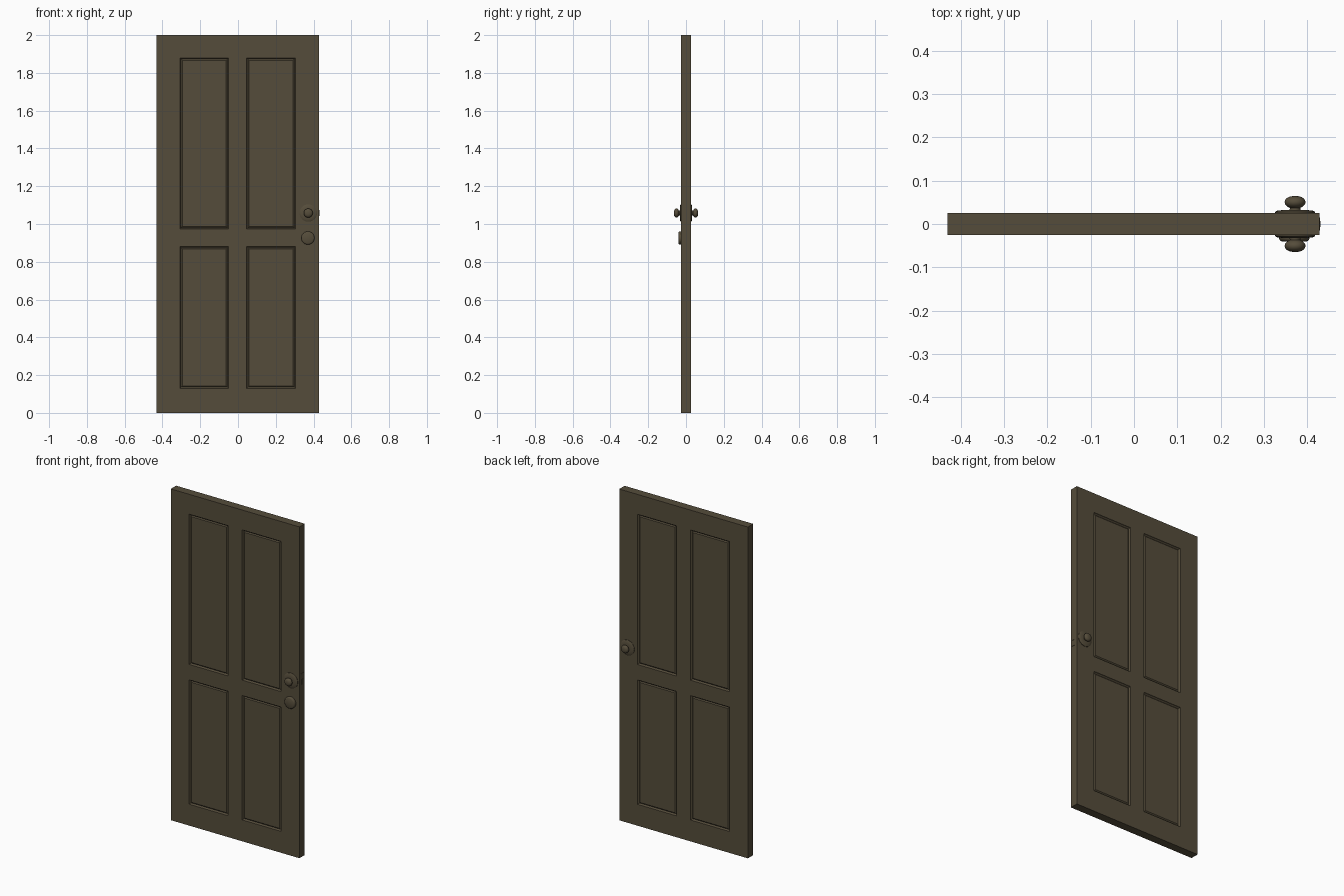
import bpy, bmesh, math
from mathutils import Matrix

if "Cube" in bpy.data.objects:
    bpy.data.objects.remove(bpy.data.objects["Cube"])

wood = bpy.data.materials.new("dark_brown")
wood.diffuse_color = (0.091, 0.073, 0.043, 1)
wood.use_nodes = True
wood.node_tree.nodes["Principled BSDF"].inputs["Base Color"].default_value = wood.diffuse_color
CX, T = -0.0015, 0.0255          # slab centre in x, half thickness
KX, KZ = 0.372, 1.058            # knob position


def finish(name, bm):
    bmesh.ops.recalc_face_normals(bm, faces=bm.faces)
    me = bpy.data.meshes.new(name)
    bm.to_mesh(me)
    bm.free()
    ob = bpy.data.objects.new(name, me)
    bpy.context.collection.objects.link(ob)
    me.materials.append(wood)
    return ob


def lathe(name, profile, x, z, side, n=32):
    """Revolve (radius, distance from y=0) points about the y axis."""
    bm = bmesh.new()
    rings = []
    for r, d in profile:
        if r == 0:
            rings.append([bm.verts.new((x, side * d, z))] * n)
        else:
            rings.append([bm.verts.new((x + r * math.cos(2 * math.pi * i / n), side * d,
                                        z + r * math.sin(2 * math.pi * i / n))) for i in range(n)])
    for a, b in zip(rings, rings[1:]):
        for i in range(n):
            j = (i + 1) % n
            bm.faces.new(list(dict.fromkeys((a[i], a[j], b[j], b[i]))))
    ob = finish(name, bm)
    bpy.context.view_layer.objects.active = ob
    ob.select_set(True)
    bpy.ops.object.shade_smooth_by_angle(angle=math.radians(40))
    ob.select_set(False)


# door slab: gridded faces front and back, panels inset by bmesh
xs = [-0.431, -0.308, -0.049, 0.046, 0.305, 0.428]
zs = [0, 0.129, 0.88, 0.973, 1.88, 2.0]
bm = bmesh.new()
grids, panels = [], []
for y in (-T, T):
    g = [[bm.verts.new((x, y, z)) for z in zs] for x in xs]
    grids.append(g)
    for i in range(5):
        for j in range(5):
            q = [g[i][j], g[i + 1][j], g[i + 1][j + 1], g[i][j + 1]]
            f = bm.faces.new(q if y < 0 else q[::-1])
            if i in (1, 3) and j in (1, 3):
                panels.append(f)
a, b = grids
for k in range(5):
    for e in (0, 5):
        bm.faces.new((a[k][e], a[k + 1][e], b[k + 1][e], b[k][e]))
        bm.faces.new((a[e][k], a[e][k + 1], b[e][k + 1], b[e][k]))
bmesh.ops.recalc_face_normals(bm, faces=bm.faces)
# moulding: step down, then a slightly raised field
for thick, depth in ((0.004, -0.006), (0.006, -0.003), (0.009, 0.005)):
    bmesh.ops.inset_individual(bm, faces=panels, thickness=thick, depth=depth)
finish("door_slab", bm)

# round backing plate, neck and knob on both sides
for side, label in ((-1, "front"), (1, "back")):
    lathe(label + "_rose", [(0, 0.02), (0.046, 0.02), (0.046, 0.028), (0.042, 0.0305),
                            (0.026, 0.0325), (0, 0.033)], KX, KZ, side)
    knob = [(0, 0.03), (0.013, 0.03), (0.012, 0.037)]
    for i in range(1, 13):
        t = math.pi * (0.17 + 0.83 * i / 12)
        knob.append((max(0, 0.024 * math.sin(t) ** 0.8) if i < 12 else 0,
                     0.0505 - 0.014 * math.cos(t)))
    lathe(label + "_knob", knob, KX, KZ, side)

# round lock cover below the front knob
lathe("lock_cover", [(0, 0.02), (0.035, 0.02), (0.035, 0.034), (0.033, 0.038),
                     (0.028, 0.0405), (0, 0.041)], 0.37, 0.926, -1)

# latch plate and bolt on the edge
for name, x1, wy, hz in (("latch_plate", 0.4295, 0.03, 0.1), ("latch_bolt", 0.431, 0.014, 0.03)):
    bm = bmesh.new()
    bmesh.ops.create_cube(bm, size=1, matrix=Matrix.Translation((x1 - 0.005, 0, KZ))
                          @ Matrix.Diagonal((0.01, wy, hz, 1)))
    finish(name, bm)
